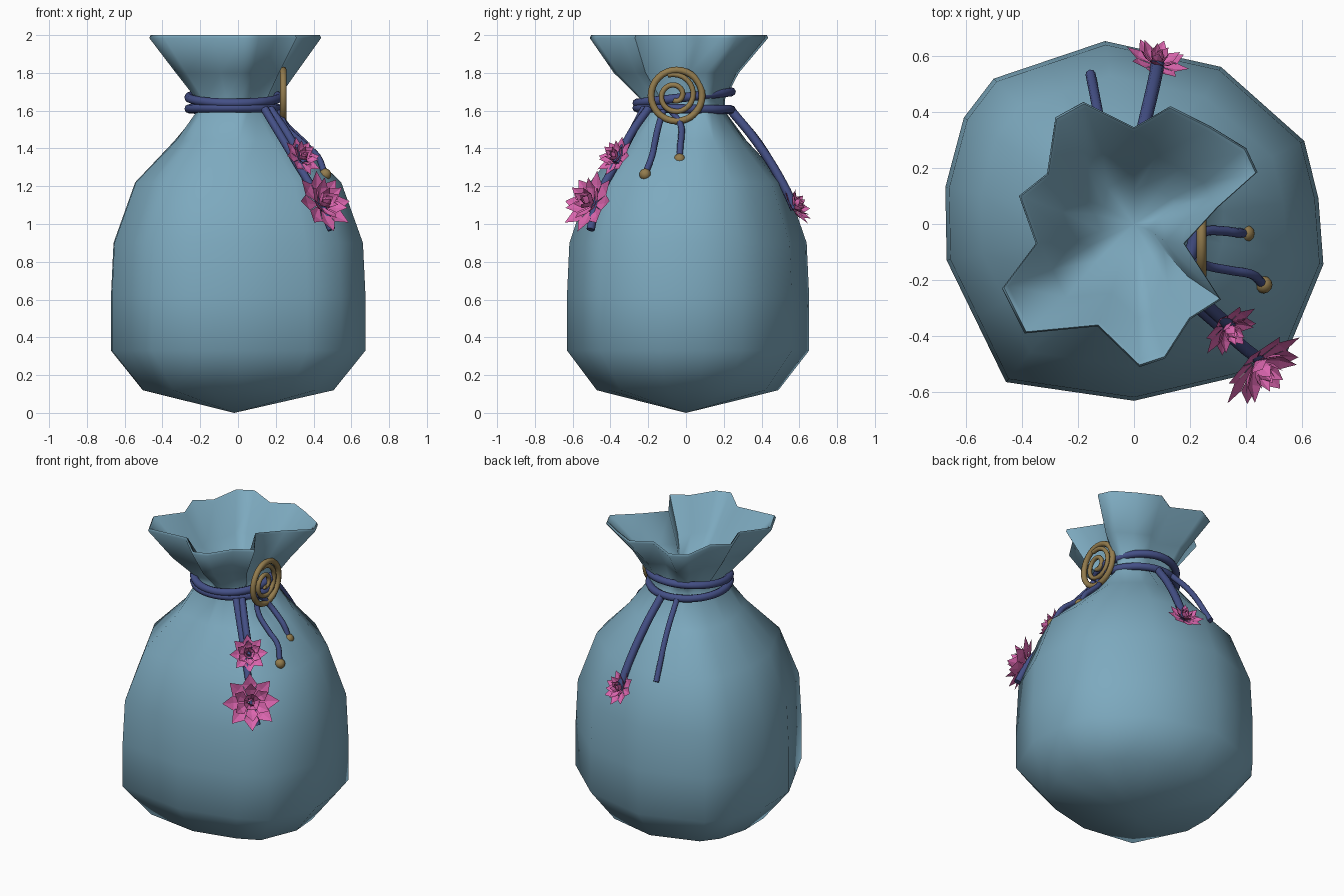
import bpy, bmesh, math
from mathutils import Vector

if "Cube" in bpy.data.objects:
    bpy.data.objects.remove(bpy.data.objects["Cube"])


def material(name, rgb):
    m = bpy.data.materials.new(name)
    m.diffuse_color = (*rgb, 1)
    m.use_nodes = True
    m.node_tree.nodes["Principled BSDF"].inputs["Base Color"].default_value = m.diffuse_color
    return m


BLUE = material("cloth_blue", (0.205, 0.40, 0.52))
NAVY = material("cord_navy", (0.058, 0.08, 0.24))
GOLD = material("gold", (0.29, 0.20, 0.075))
PINK = material("petal_pink", (0.70, 0.13, 0.42))


def finish(name, bm, mat, angle=None):
    me = bpy.data.meshes.new(name)
    bm.to_mesh(me)
    bm.free()
    me.materials.append(mat)
    if angle:
        me.polygons.foreach_set("use_smooth", [True] * len(me.polygons))
        me.set_sharp_from_angle(angle=math.radians(angle))
    ob = bpy.data.objects.new(name, me)
    bpy.context.collection.objects.link(ob)
    return ob


def tube(name, pts, radius, mat, cyclic=False, smooth=True):
    cu = bpy.data.curves.new(name, "CURVE")
    cu.dimensions = "3D"
    cu.bevel_depth, cu.bevel_resolution = radius, 2
    cu.use_fill_caps = True
    sp = cu.splines.new("BEZIER" if smooth else "POLY")
    if smooth:
        sp.bezier_points.add(len(pts) - 1)
        for b, p in zip(sp.bezier_points, pts):
            b.co = p
            b.handle_left_type = b.handle_right_type = "AUTO"
        sp.resolution_u = 5
    else:
        sp.points.add(len(pts) - 1)
        for q, p in zip(sp.points, pts):
            q.co = (*p, 1)
    sp.use_cyclic_u = cyclic
    cu.materials.append(mat)
    ob = bpy.data.objects.new(name, cu)
    bpy.context.collection.objects.link(ob)
    bpy.ops.object.select_all(action="DESELECT")
    ob.select_set(True)
    bpy.context.view_layer.objects.active = ob
    bpy.ops.object.convert(target="MESH")
    return ob


# Bag: pleated mouth outline, matching body angles, and the body outline
RIM = [(.30, .06), (.44, .185), (.40, .27), (.27, .35), (.13, .42), (0, .345),
       (-.18, .435), (-.28, .38), (-.31, .18), (-.41, .10), (-.35, -.07),
       (-.47, -.23), (-.39, -.39), (-.13, -.365), (.02, -.51), (.11, -.48),
       (.20, -.34), (.31, -.27), (.18, -.07)]
ANGLES = [8, 26, 42, 61, 80, 99, 118, 134, 148, 169, 191, 211, 231, 251, 270,
          288, 304, 320, 348]
BODY = [(0, .68), (26, .675), (61, .64), (99, .66), (134, .72), (148, .715),
        (169, .685), (191, .68), (231, .725), (270, .63), (316, .73),
        (348, .69), (360, .68)]


def body_radius(deg):
    """Distance to the straight chord between neighbouring outline corners."""
    for (a, r), (b, s) in zip(BODY, BODY[1:]):
        if a <= deg <= b:
            u, v = math.radians(deg - a), math.radians(b - deg)
            return r * s * math.sin(u + v) / (r * math.sin(u) + s * math.sin(v))


def ring_points(z, body, mouth, dy=0):
    """Blend of the body outline and the pleated mouth outline."""
    out = []
    for (x, y), deg in zip(RIM, ANGLES):
        a, r = math.radians(deg), body_radius(deg) * body
        out.append((r * math.cos(a) + x * mouth,
                    r * math.sin(a) + y * mouth + dy, z))
    return out


LEVELS = [(.12, .75, 0), (.33, 1, 0), (.62, 1, 0), (.90, .98, 0), (1.22, .81, 0),
          (1.44, .44, .10), (1.60, .09, .35), (1.66, .04, .42),
          (1.80, 0, .70, -.025), (1.985, 0, 1), (2.0, 0, .985), (1.99, 0, .955),
          (1.80, 0, .62, -.02), (1.68, 0, .34)]
bm = bmesh.new()
rings = [[bm.verts.new(p) for p in ring_points(*lv)] for lv in LEVELS]
n = len(RIM)
for lo, hi in zip(rings, rings[1:]):
    for i in range(n):
        j = (i + 1) % n
        bm.faces.new((lo[i], lo[j], hi[j], hi[i]))
bottom, throat = bm.verts.new((-.02, 0, 0)), bm.verts.new((0, 0, 1.63))
for i in range(n):
    j = (i + 1) % n
    bm.faces.new((bottom, rings[0][j], rings[0][i]))
    bm.faces.new((throat, rings[-1][i], rings[-1][j]))
bmesh.ops.recalc_face_normals(bm, faces=bm.faces)
finish("bag", bm, BLUE, 75)

# Two cord loops around the neck, the upper one rising to the back
for name, z, slope in (("lower_loop", 1.61, -.02), ("upper_loop", 1.67, .12)):
    pts = []
    for k in range(24):
        a = k * math.tau / 24
        y = .25 * math.sin(a)
        pts.append((-.02 + .24 * math.cos(a), y - .01, z + slope * y))
    tube(name, pts, .024, NAVY, cyclic=True)

# Hanging cords
tube("front_cord_long", [(.14, -.22, 1.61), (.29, -.35, 1.36), (.43, -.47, 1.12),
                         (.495, -.505, .97)], .022, NAVY)
tube("front_cord_short", [(.17, -.20, 1.61), (.26, -.29, 1.48), (.35, -.37, 1.32)],
     .022, NAVY)
tube("back_cord_long", [(.01, .24, 1.60), (.04, .37, 1.44), (.075, .52, 1.20),
                        (.085, .575, 1.08)], .024, NAVY)
tube("back_cord_short", [(-.10, .24, 1.60), (-.125, .38, 1.44), (-.155, .535, 1.18)],
     .018, NAVY)

# Brooch: outer hoop and inner spiral on the right side of the neck
CY, CZ, CX = -.05, 1.68, .24
hoop = [(CX, CY + .135 * math.cos(k * math.tau / 32), CZ + .135 * math.sin(k * math.tau / 32))
        for k in range(32)]
tube("brooch_hoop", hoop, .018, GOLD, cyclic=True, smooth=False)
spiral = []
for k in range(41):
    t = k / 40
    a, r = 1.9 - t * 1.6 * math.tau, .115 * (1 - t) + .025 * t
    spiral.append((CX, CY - .01 + r * math.cos(a), CZ + r * math.sin(a)))
tube("brooch_spiral", spiral, .014, GOLD, smooth=False)

# Tassel cords ending in beads
TASSELS = [[(.22, -.12, 1.60), (.25, -.145, 1.52), (.34, -.165, 1.43), (.42, -.18, 1.36),
            (.455, -.21, 1.28)],
           [(.22, -.08, 1.60), (.25, -.03, 1.53), (.32, -.025, 1.46), (.36, -.03, 1.42),
            (.39, -.033, 1.36)]]
for k, pts in enumerate(TASSELS):
    tube(f"tassel_cord_{k + 1}", pts, .017, NAVY)
    bm = bmesh.new()
    bmesh.ops.create_uvsphere(bm, u_segments=12, v_segments=8, radius=.031)
    end = Vector(pts[-1]) + (Vector(pts[-1]) - Vector(pts[-2])).normalized() * .02
    bmesh.ops.translate(bm, verts=bm.verts, vec=end)
    finish(f"tassel_bead_{k + 1}", bm, GOLD, 50)


# Lotus flowers: rings of pointed, creased petals, steeper toward the middle
def flower(name, centre, facing, size):
    facing = Vector(facing).normalized()
    rot = facing.to_track_quat("Z", "Y")
    base = Vector(centre) - facing * size * .25
    bm = bmesh.new()
    for count, length, tilt, turn in ((8, 1.0, 12, 0), (6, .82, 36, .5),
                                      (5, .66, 62, .2), (3, .58, 82, 0)):
        t = math.radians(tilt)
        for k in range(count):
            a = (k + turn) * math.tau / count

            def point(along, side, lift):
                r = along * math.cos(t) - lift * math.sin(t) + .05
                h = along * math.sin(t) + lift * math.cos(t)
                p = Vector((r * math.cos(a) - side * math.sin(a),
                            r * math.sin(a) + side * math.cos(a), h))
                return bm.verts.new(base + rot @ (p * size))

            w = .23 * length + .03
            root, mid = point(0, 0, 0), point(.55 * length, 0, -.03)
            tip = point(length, 0, .06)
            left, right = point(.6 * length, w, .03), point(.6 * length, -w, .03)
            for f in ((root, mid, left), (root, right, mid),
                      (mid, tip, left), (mid, right, tip)):
                bm.faces.new(f)
    finish(name, bm, PINK)


flower("front_flower_large", (.46, -.52, 1.12), (.62, -.68, .40), .172)
flower("front_flower_small", (.345, -.38, 1.36), (.58, -.62, .5), .115)
flower("back_flower", (.085, .59, 1.10), (.28, .80, .50), .115)
